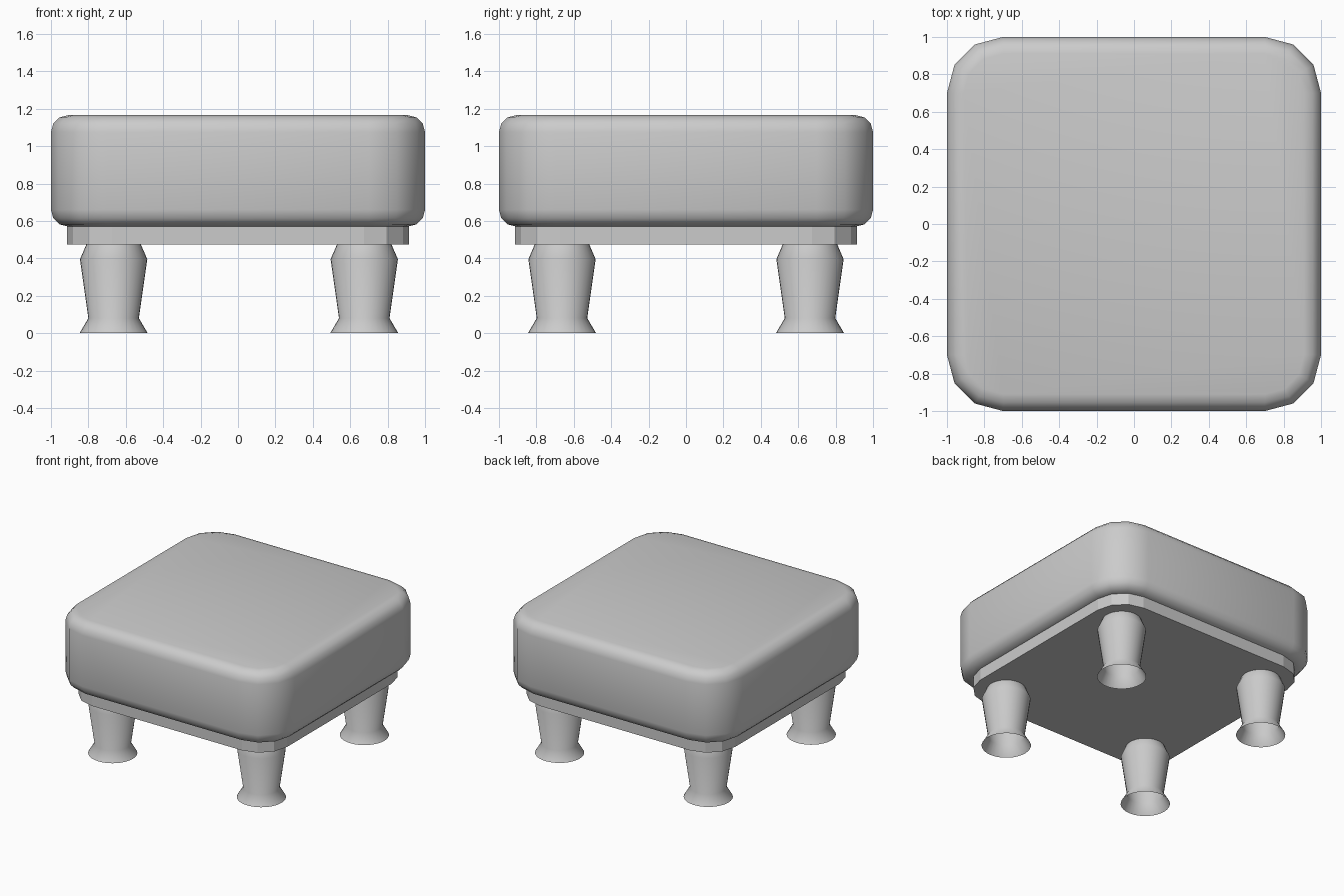
import bpy, bmesh
from math import sin, cos, pi

if "Cube" in bpy.data.objects:
    bpy.data.objects.remove(bpy.data.objects["Cube"])


def ring(half, r, z, seg=3):
    """Rounded square outline at height z."""
    pts = []
    c = half - r
    for k, (sx, sy) in enumerate([(1, 1), (-1, 1), (-1, -1), (1, -1)]):
        for i in range(seg + 1):
            a = k * pi / 2 + i * pi / 2 / seg
            pts.append((sx * c + r * cos(a), sy * c + r * sin(a), z))
    return pts


def loft(name, rings, caps=True, smooth=False):
    """Skin a stack of equal-length rings, bottom to top."""
    bm = bmesh.new()
    loops = [[bm.verts.new(p) for p in r] for r in rings]
    n = len(loops[0])
    for lo, hi in zip(loops, loops[1:]):
        for i in range(n):
            j = (i + 1) % n
            bm.faces.new((lo[i], lo[j], hi[j], hi[i]))
    if caps:
        bm.faces.new(loops[0][::-1])
        bm.faces.new(loops[-1])
    for f in bm.faces:
        f.smooth = smooth
    mesh = bpy.data.meshes.new(name)
    bm.to_mesh(mesh)
    bm.free()
    obj = bpy.data.objects.new(name, mesh)
    bpy.context.collection.objects.link(obj)
    return obj


# Cushion: rounded square with softened top and bottom rims
BOTTOM, TOP, R, STEPS = 0.57, 1.165, 0.09, 3
profile = []
for i in range(STEPS + 1):
    a = pi / 2 * i / STEPS
    profile.append((R * (1 - sin(a)), BOTTOM + R * (1 - cos(a))))
profile += [(d, BOTTOM + TOP - z) for d, z in reversed(profile)]
loft("cushion", [ring(1 - d, 0.3 - d, z) for d, z in profile], smooth=True)

# Base board under the cushion
loft("base_board", [ring(0.914, 0.24, z) for z in (0.475, 0.575)])

# Four turned legs, open at the foot
leg_profile = [(0.182, 0.0), (0.135, 0.08), (0.18, 0.395), (0.145, 0.476)]
SIDES = 32
leg_rings = [[(r * cos(2 * pi * i / SIDES), r * sin(2 * pi * i / SIDES), z)
              for i in range(SIDES)] for r, z in leg_profile]
for side, x in (("left", -0.665), ("right", 0.675)):
    for end, y in (("front", -0.663), ("back", 0.663)):
        leg = loft(f"{end}_{side}_leg", leg_rings, caps=False, smooth=True)
        leg.location = (x, y, 0)
